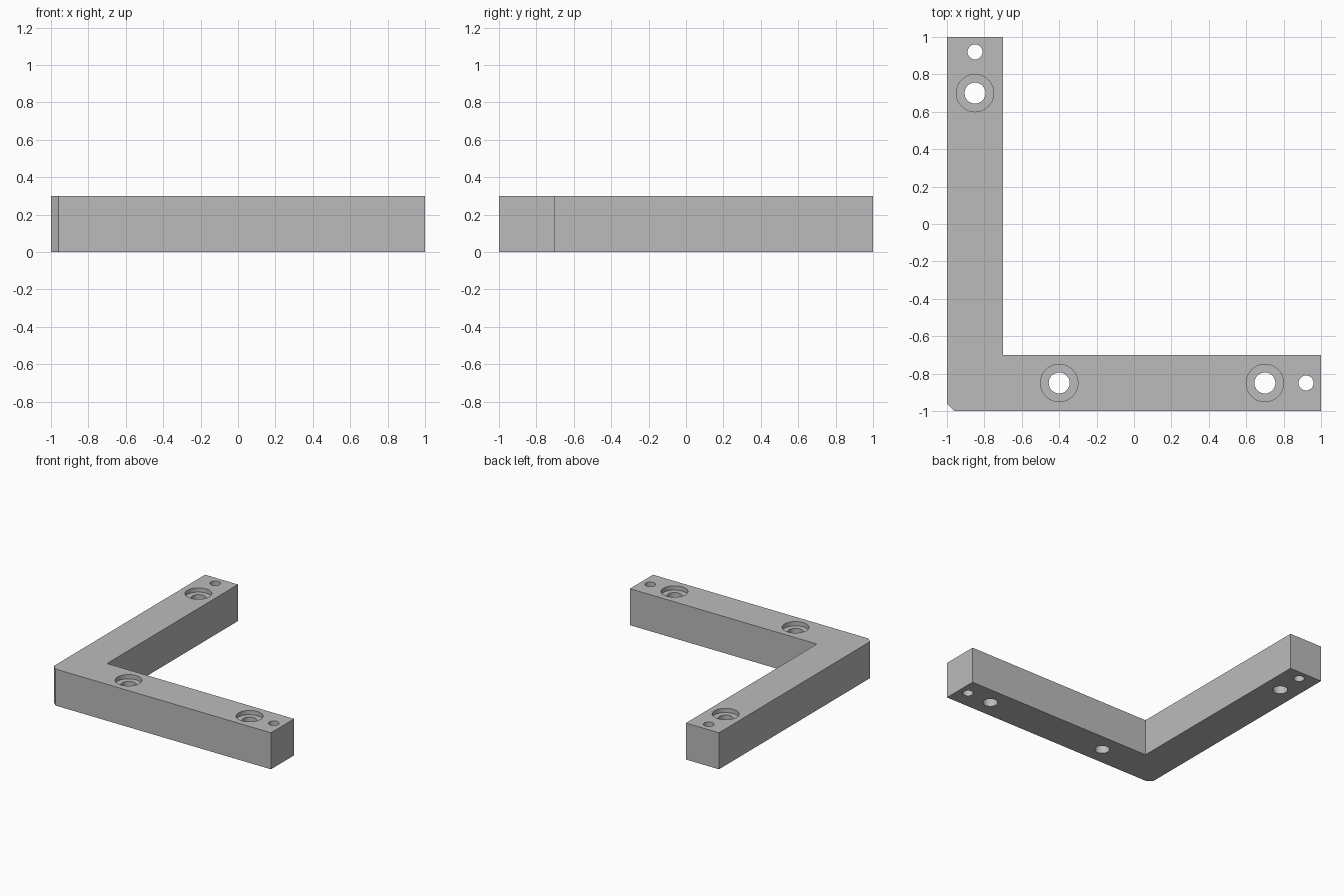
import bpy, bmesh

if "Cube" in bpy.data.objects:
    bpy.data.objects.remove(bpy.data.objects["Cube"])

H = 0.3          # bracket thickness
BORE = 0.035     # counterbore depth

# L-shaped bracket body with chamfered outer corner
outline = [(-0.96, -1), (1, -1), (1, -0.7), (-0.7, -0.7),
           (-0.7, 1), (-1, 1), (-1, -0.96)]
bm = bmesh.new()
base = bm.faces.new([bm.verts.new((x, y, 0)) for x, y in outline])
ext = bmesh.ops.extrude_face_region(bm, geom=[base])
bmesh.ops.translate(bm, vec=(0, 0, H),
                    verts=[v for v in ext["geom"] if isinstance(v, bmesh.types.BMVert)])
bmesh.ops.recalc_face_normals(bm, faces=bm.faces)
mesh = bpy.data.meshes.new("corner_bracket")
bm.to_mesh(mesh)
bm.free()
bracket = bpy.data.objects.new("corner_bracket", mesh)
bpy.context.collection.objects.link(bracket)

# dark grey metal
grey = bpy.data.materials.new("dark_grey")
grey.diffuse_color = (0.5, 0.5, 0.5, 1)
grey.use_nodes = True
grey.node_tree.nodes["Principled BSDF"].inputs["Base Color"].default_value = grey.diffuse_color
mesh.materials.append(grey)


def drill(x, y, radius, bottom):
    """Cut a vertical round hole from the top down to the given height."""
    top = H + 0.1
    bpy.ops.mesh.primitive_cylinder_add(vertices=48, radius=radius, depth=top - bottom,
                                        location=(x, y, (top + bottom) / 2))
    cutter = bpy.context.object
    cutter.name = "hole_cutter"
    cutter.hide_render = True
    cutter.data.materials.append(grey)
    mod = bracket.modifiers.new("hole", "BOOLEAN")
    mod.operation = "DIFFERENCE"
    mod.solver = "EXACT"
    mod.object = cutter
    bpy.context.view_layer.objects.active = bracket
    bpy.ops.object.modifier_apply(modifier=mod.name)
    bpy.data.objects.remove(cutter)


# counterbored screw holes
for x, y in [(-0.85, 0.7), (-0.4, -0.85), (0.7, -0.85)]:
    drill(x, y, 0.1, H - BORE)
    drill(x, y, 0.056, -0.1)

# small pin holes at the arm ends
for x, y in [(-0.85, 0.92), (0.92, -0.85)]:
    drill(x, y, 0.04, -0.1)

bracket.select_set(True)
bpy.context.view_layer.objects.active = bracket
bpy.ops.object.shade_smooth_by_angle()
